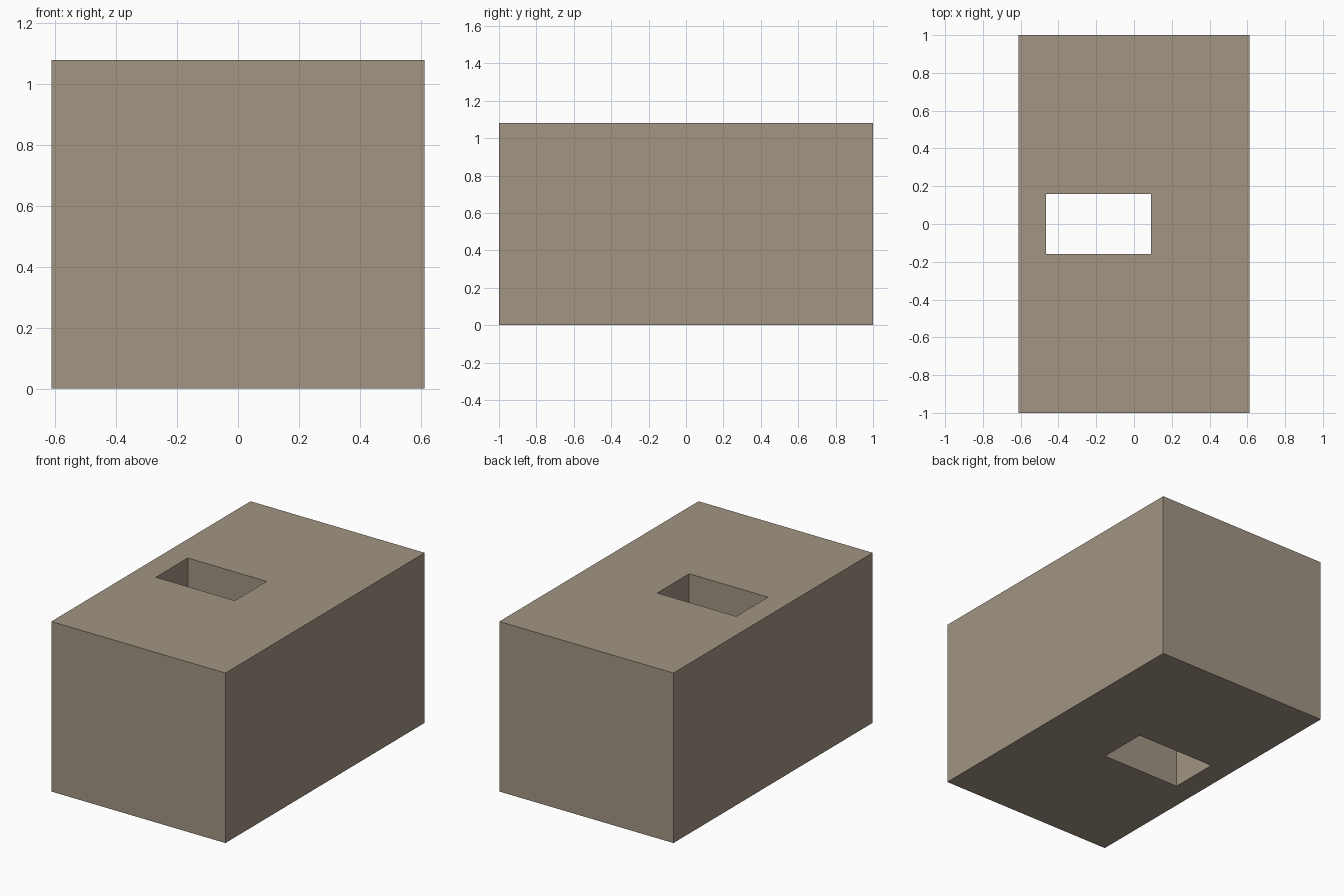
import bpy, bmesh

if "Cube" in bpy.data.objects:
    bpy.data.objects.remove(bpy.data.objects["Cube"])

HALF_X, HALF_Y, HEIGHT = 0.612, 1.0, 1.08
HOLE = (-0.465, 0.09, -0.16, 0.16)   # x min, x max, y min, y max


def ring(bm, x0, x1, y0, y1, z):
    return [bm.verts.new((x, y, z)) for x, y in ((x0, y0), (x1, y0), (x1, y1), (x0, y1))]


bm = bmesh.new()
outer_size = (-HALF_X, HALF_X, -HALF_Y, HALF_Y)

# Closed loop of rings: outside wall, top, hole wall, underside
rings = [ring(bm, *outer_size, 0), ring(bm, *outer_size, HEIGHT),
         ring(bm, *HOLE, HEIGHT), ring(bm, *HOLE, 0)]
for a, b in zip(rings, rings[1:] + rings[:1]):
    for i in range(4):
        j = (i + 1) % 4
        bm.faces.new((a[i], a[j], b[j], b[i]))
bmesh.ops.recalc_face_normals(bm, faces=bm.faces)

# Block with a rectangular through slot
mesh = bpy.data.meshes.new("slotted_block")
bm.to_mesh(mesh)
bm.free()
block = bpy.data.objects.new("slotted_block", mesh)
bpy.context.collection.objects.link(block)

# Warm stone colour
stone = bpy.data.materials.new("stone")
stone.diffuse_color = (0.36, 0.30, 0.23, 1)
stone.use_nodes = True
stone.node_tree.nodes["Principled BSDF"].inputs["Base Color"].default_value = stone.diffuse_color
mesh.materials.append(stone)
